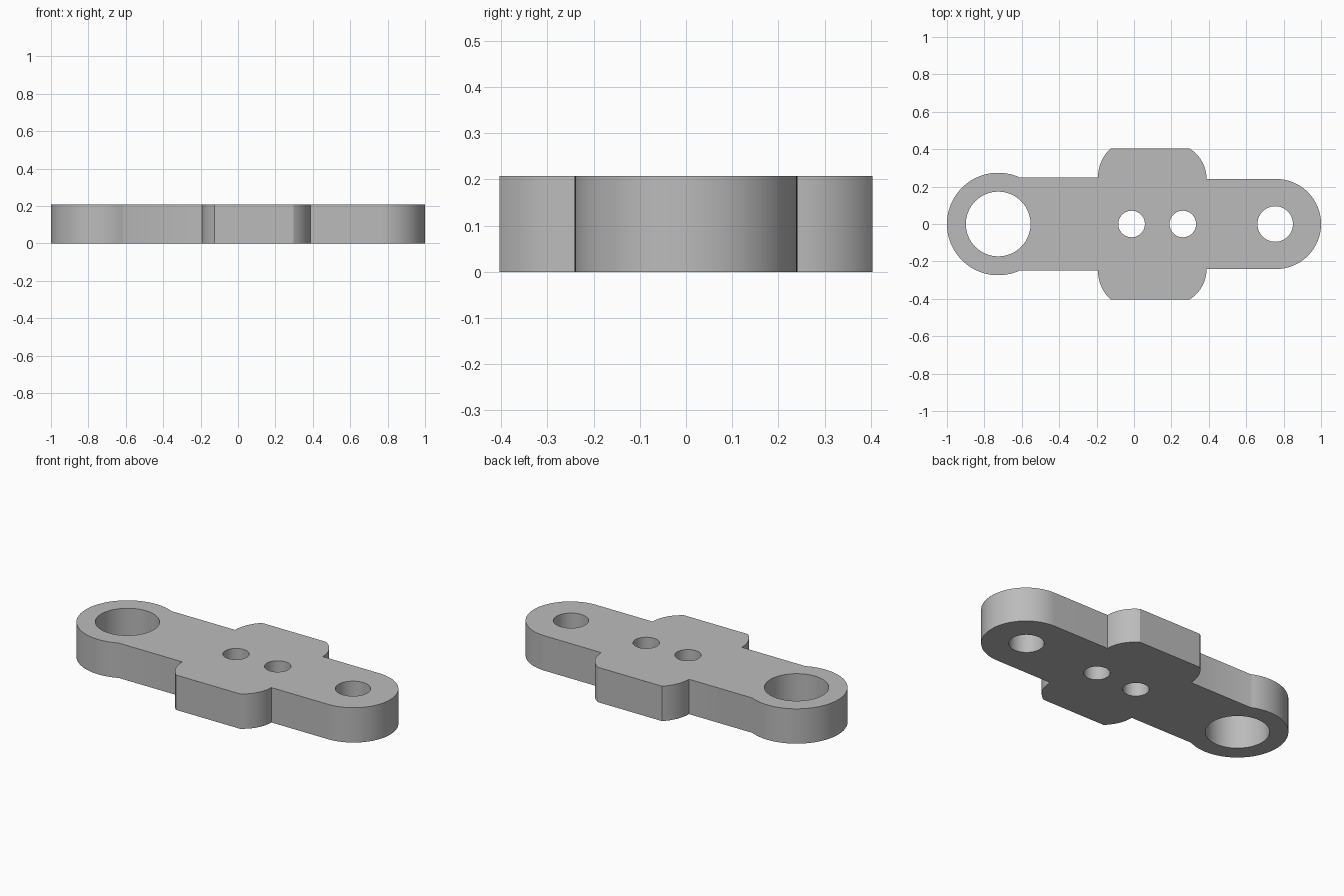
import bpy, bmesh
from math import sin, cos, radians, atan2, degrees, sqrt

cube = bpy.data.objects.get("Cube")
if cube:
    bpy.data.objects.remove(cube, do_unlink=True)

HEIGHT = 0.207
RING_X, RING_R = -0.726, 0.274
TIP_R = 0.241
TIP_X = 1 - TIP_R
LEFT_ARM, RIGHT_ARM, BLOCK = 0.248, 0.241, 0.404

steel = bpy.data.materials.new("grey steel")
steel.use_nodes = True
grey = (0.5, 0.5, 0.5, 1)
steel.diffuse_color = grey
steel.node_tree.nodes["Principled BSDF"].inputs["Base Color"].default_value = grey


def arc(cx, cy, r, start, end, steps):
    angles = [radians(start + (end - start) * i / steps) for i in range(steps + 1)]
    return [(cx + r * cos(a), cy + r * sin(a)) for a in angles]


def flank(x_side, x_flat, y_low):
    """Rounded block corner, vertical where it meets the arm."""
    dx, dy = abs(x_flat - x_side), BLOCK - y_low
    r = (dx * dx + dy * dy) / (2 * dx)
    sweep = degrees(atan2(dy, r - dx))
    if x_side > x_flat:
        return arc(x_side - r, y_low, r, 0, sweep, 10)
    return arc(x_side + r, y_low, r, 180 - sweep, 180, 10)


# Back half of the outline, from the small tip to the big ring
join = degrees(atan2(LEFT_ARM, sqrt(RING_R ** 2 - LEFT_ARM ** 2)))
half = arc(TIP_X, 0, TIP_R, 0, 90, 24)
half += flank(0.388, 0.296, RIGHT_ARM)
half += flank(-0.193, -0.125, LEFT_ARM)
half += arc(RING_X, 0, RING_R, join, 180, 36)
outline = half + [(x, -y) for x, y in reversed(half[1:-1])]

# Pin holes: centre and radius
holes = [(RING_X, 0.173), (-0.013, 0.071), (0.261, 0.071), (0.755, 0.095)]
loops = [outline] + [arc(x, 0, r, 0, 360, 64)[:-1] for x, r in holes]

# Flat plate with holes, extruded upwards
bm = bmesh.new()
edges = []
for loop in loops:
    verts = [bm.verts.new((x, y, 0)) for x, y in loop]
    edges += [bm.edges.new((a, b)) for a, b in zip(verts, verts[1:] + verts[:1])]
bmesh.ops.triangle_fill(bm, edges=edges, use_beauty=True, use_dissolve=False)
top = bmesh.ops.extrude_face_region(bm, geom=bm.faces[:], use_keep_orig=True)
raised = [v for v in top["geom"] if isinstance(v, bmesh.types.BMVert)]
bmesh.ops.translate(bm, verts=raised, vec=(0, 0, HEIGHT))
bmesh.ops.recalc_face_normals(bm, faces=bm.faces[:])

mesh = bpy.data.meshes.new("link_plate")
bm.to_mesh(mesh)
bm.free()
mesh.materials.append(steel)
plate = bpy.data.objects.new("link_plate", mesh)
bpy.context.collection.objects.link(plate)

bpy.ops.object.select_all(action="DESELECT")
plate.select_set(True)
bpy.context.view_layer.objects.active = plate
bpy.ops.object.shade_smooth_by_angle(angle=radians(25))
